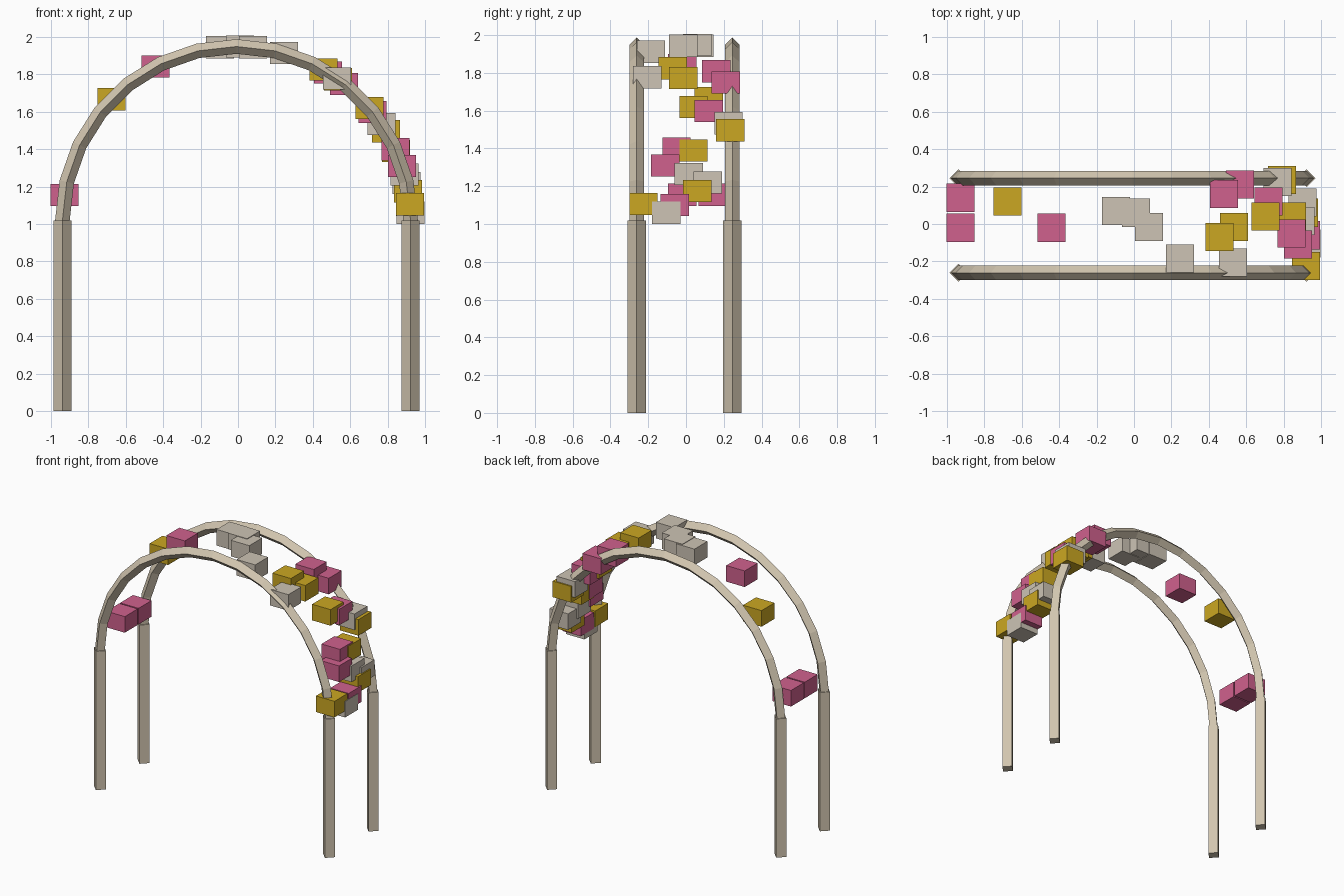
import bpy
import bmesh
from math import sin, cos, pi, radians

cube = bpy.data.objects.get("Cube")
if cube:
    bpy.data.objects.remove(cube, do_unlink=True)

CENTRE_X = -0.008
SPRING_Z = 1.018          # height where the posts end and the arches begin
RADIUS = 0.93
SIDES = {"front": -0.261, "back": 0.245}


def make_material(name, rgb):
    mat = bpy.data.materials.new(name)
    mat.use_nodes = True
    colour = (*rgb, 1)
    mat.diffuse_color = colour
    mat.node_tree.nodes["Principled BSDF"].inputs["Base Color"].default_value = colour
    return mat


frame_mat = make_material("warm_stone", (0.64, 0.56, 0.43))
block_mats = {
    "pink": make_material("rose_pink", (0.63, 0.12, 0.27)),
    "yellow": make_material("mustard_yellow", (0.6, 0.39, 0.016)),
    "cream": make_material("pale_cream", (0.61, 0.55, 0.46)),
}


def arch_point(angle, radius=RADIUS):
    return CENTRE_X + radius * cos(angle), SPRING_Z + radius * sin(angle)


def add_post(name, x, y):
    bpy.ops.mesh.primitive_cylinder_add(
        vertices=4, radius=0.048, depth=SPRING_Z, location=(x, y, SPRING_Z / 2))
    post = bpy.context.object
    post.name = name
    post.data.materials.append(frame_mat)


def add_arch(name, y, segments=14, thick=0.039):
    """Sweep a diamond section along a half circle."""
    bm = bmesh.new()
    rings = []
    for i in range(segments + 1):
        ring = []
        for k in range(4):
            x, z = arch_point(pi * i / segments, RADIUS + thick * cos(k * pi / 2))
            ring.append(bm.verts.new((x, y + thick * sin(k * pi / 2), z)))
        rings.append(ring)
    for a, b in zip(rings, rings[1:]):
        for k in range(4):
            n = (k + 1) % 4
            bm.faces.new((a[k], a[n], b[n], b[k]))
    bm.faces.new(rings[0])
    bm.faces.new(rings[-1])
    bmesh.ops.recalc_face_normals(bm, faces=bm.faces)
    mesh = bpy.data.meshes.new(name)
    bm.to_mesh(mesh)
    bm.free()
    mesh.materials.append(frame_mat)
    bpy.context.collection.objects.link(bpy.data.objects.new(name, mesh))


def add_block(name, degrees, y, mat):
    x, z = arch_point(radians(degrees))
    bpy.ops.mesh.primitive_cube_add(size=1, location=(x, y, z))
    block = bpy.context.object
    block.name = name
    block.scale = (0.15, 0.15, 0.118)
    block.data.materials.append(mat)


# Frame: two arches, each on a pair of posts
for side, y in SIDES.items():
    add_arch(side + "_arch", y)
    add_post(side + "_left_post", CENTRE_X + RADIUS, y)
    add_post(side + "_right_post", CENTRE_X - RADIUS, y)

# Flower blocks scattered over the arch: (angle along arch, depth)
blocks = {
    "pink": [(171.5, 0.14), (171.5, -0.02), (117.7, -0.02), (58.3, 0.16), (51.8, 0.21),
             (38.6, 0.12), (24.2, -0.05), (18.3, -0.11), (5.1, -0.06)],
    "yellow": [(135.8, 0.12), (60.1, -0.07), (54.3, -0.015), (40.3, 0.04), (30.9, 0.235),
               (23.5, 0.04), (9.7, 0.06), (5.4, -0.225)],
    "cream": [(95.4, 0.07), (88.9, 0.06), (84.6, -0.015), (74.1, -0.185), (54.7, -0.205),
              (33.7, 0.225), (15.4, 0.015), (12.5, 0.115), (2.6, -0.105)],
}
for colour, spots in blocks.items():
    for i, (degrees, y) in enumerate(spots):
        add_block(f"{colour}_flower_block_{i + 1}", degrees, y, block_mats[colour])
